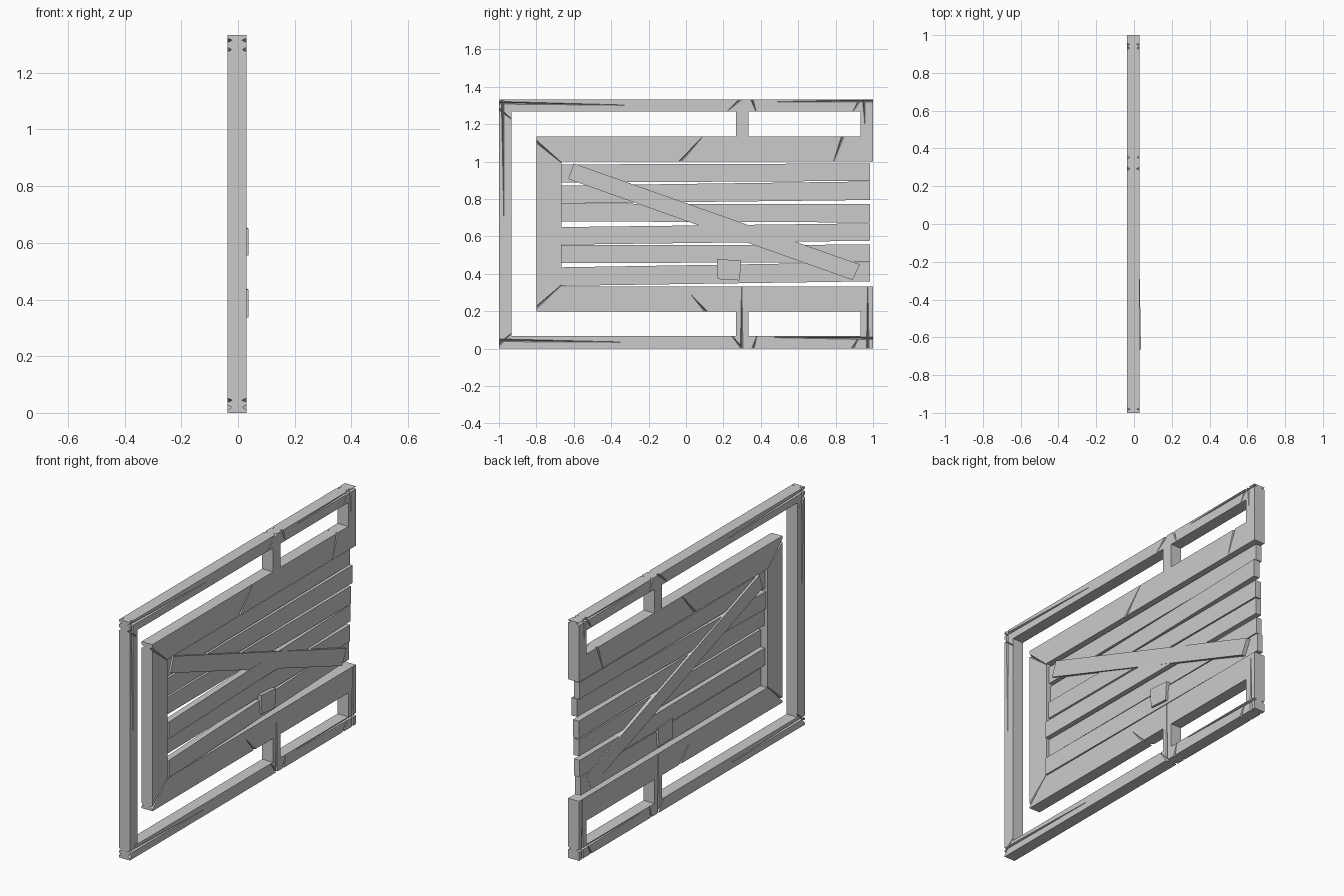
import bpy, bmesh
from mathutils import Vector

if "Cube" in bpy.data.objects:
    bpy.data.objects.remove(bpy.data.objects["Cube"])

X0, X1 = -0.037, 0.03   # front and back planes of the frame
S = 1 / 15              # basic beam width
H = 20 * S              # full height

def make_object(name, bm):
    bmesh.ops.recalc_face_normals(bm, faces=bm.faces)
    me = bpy.data.meshes.new(name)
    bm.to_mesh(me)
    bm.free()
    ob = bpy.data.objects.new(name, me)
    bpy.context.collection.objects.link(ob)
    return ob

def add_hull(bm, pts):
    vs = [bm.verts.new(p) for p in pts]
    n = len(vs) // 2
    bm.faces.new(vs[:n])
    bm.faces.new(vs[n:])
    for i in range(n):
        j = (i + 1) % n
        bm.faces.new((vs[i], vs[j], vs[n + j], vs[n + i]))

def slab(name, yz, x0, x1):
    """Extrude a y-z outline through the thickness."""
    bm = bmesh.new()
    add_hull(bm, [(x0, y, z) for y, z in yz] + [(x1, y, z) for y, z in yz])
    return make_object(name, bm)

def beam(name, y0, y1, z0, z1):
    return slab(name, [(y0, z0), (y1, z0), (y1, z1), (y0, z1)], X0, X1)

# Frame: outer rails, inner rails, short posts, mirrored top to bottom
frame = []
for side in ("bottom", "top"):
    def bar(part, y0, y1, z0, z1):
        if side == "top":
            z0, z1 = H - z1, H - z0
        frame.append(beam(side + "_" + part, y0, y1, z0, z1))
    bar("outer_rail", -1, 1, 0, S)
    bar("inner_rail", -0.8, 1, 3 * S, 5 * S)
    bar("middle_post", 4 * S, 5 * S, S, 3 * S)
    bar("end_post", 14 * S, 1, S, 3 * S)
frame.append(beam("outer_stile", -1, -14 * S, S, H - S))
frame.append(beam("inner_stile", -0.8, -10 * S, 5 * S, H - 5 * S))

# Wood cracks: tapering V grooves on both faces (start y, z, end y, z)
cracks = [
    (-1.01, 1.315, -0.33, 1.302), (1.01, 1.325, 0.49, 1.32), (0.3, 1.34, 0.22, 1.27),
    (0.35, 1.34, 0.375, 1.265), (0.935, 1.34, 0.89, 1.265), (0.95, 1.34, 0.957, 1.2),
    (-0.04, 0.99, 0.095, 1.14), (0.84, 1.14, 0.785, 0.99), (-0.98, 1.34, -0.973, 0.69),
    (-1.01, 1.29, -0.925, 1.22), (-0.81, 1.115, -0.655, 0.985), (-0.81, 0.21, -0.655, 0.35),
    (-1.01, 0.045, -0.35, 0.035), (1.01, 0.055, 0.47, 0.06), (0.298, -0.01, 0.298, 0.34),
    (0.972, -0.01, 0.972, 0.34), (0.31, -0.01, 0.24, 0.075), (0.355, -0.01, 0.38, 0.07),
    (0.885, -0.01, 0.93, 0.07), (0.11, 0.195, 0.03, 0.285), (-1.01, 0.01, -0.925, 0.09),
]
bm = bmesh.new()
for ya, za, yb, zb in cracks:
    a, b = Vector((0, ya, za)), Vector((0, yb, zb))
    d = (b - a).normalized()
    side = Vector((0, -d.z, d.y))
    for face, out in ((X1, 1), (X0, -1)):
        def section(p, w, depth):
            top = p + Vector((face + out * 0.004, 0, 0))
            low = p + Vector((face - out * depth, 0, 0))
            return [top - side * w, top + side * w, low]
        add_hull(bm, section(a, 0.009, 0.017) + section(b, 0.002, 0.004))
cutter = make_object("crack_cutter", bm)
cutter.hide_render = True
for ob in frame:
    m = ob.modifiers.new("cracks", 'BOOLEAN')
    m.operation, m.object, m.solver, m.use_self = 'DIFFERENCE', cutter, 'EXACT', True
    bpy.context.view_layer.objects.active = ob
    bpy.ops.object.modifier_apply(modifier=m.name)
bpy.data.objects.remove(cutter)

# Crooked planks: left low/high z, right low/high z, left and right face x
planks = [
    (0.888, 0.985, 0.897, 0.99, 0.012, 0.006),
    (0.776, 0.872, 0.795, 0.894, 0.004, 0.02),
    (0.68, 0.775, 0.675, 0.774, 0.015, 0.01),
    (0.556, 0.65, 0.577, 0.67, 0.037, 0.008),
    (0.457, 0.553, 0.463, 0.556, 0.012, 0.004),
    (0.336, 0.435, 0.36, 0.462, 0.037, -0.002),
]
T = 0.035
for i, (l0, l1, r0, r1, xl, xr) in enumerate(planks):
    bm = bmesh.new()
    add_hull(bm, [(xl - T, -0.665, l0), (xl, -0.665, l0), (xl, -0.665, l1), (xl - T, -0.665, l1),
                  (xr - T, 0.985, r0), (xr, 0.985, r0), (xr, 0.985, r1), (xr - T, 0.985, r1)])
    make_object(f"plank_{i + 1}", bm)

# Diagonal brace and square patch running through the planks
slab("diagonal_brace", [(-0.63, 0.907), (0.89, 0.367), (0.93, 0.45), (-0.6, 0.99)], -0.036, 0.022)
slab("square_patch", [(0.17, 0.372), (0.287, 0.365), (0.295, 0.47), (0.165, 0.48)], -0.034, 0.029)
